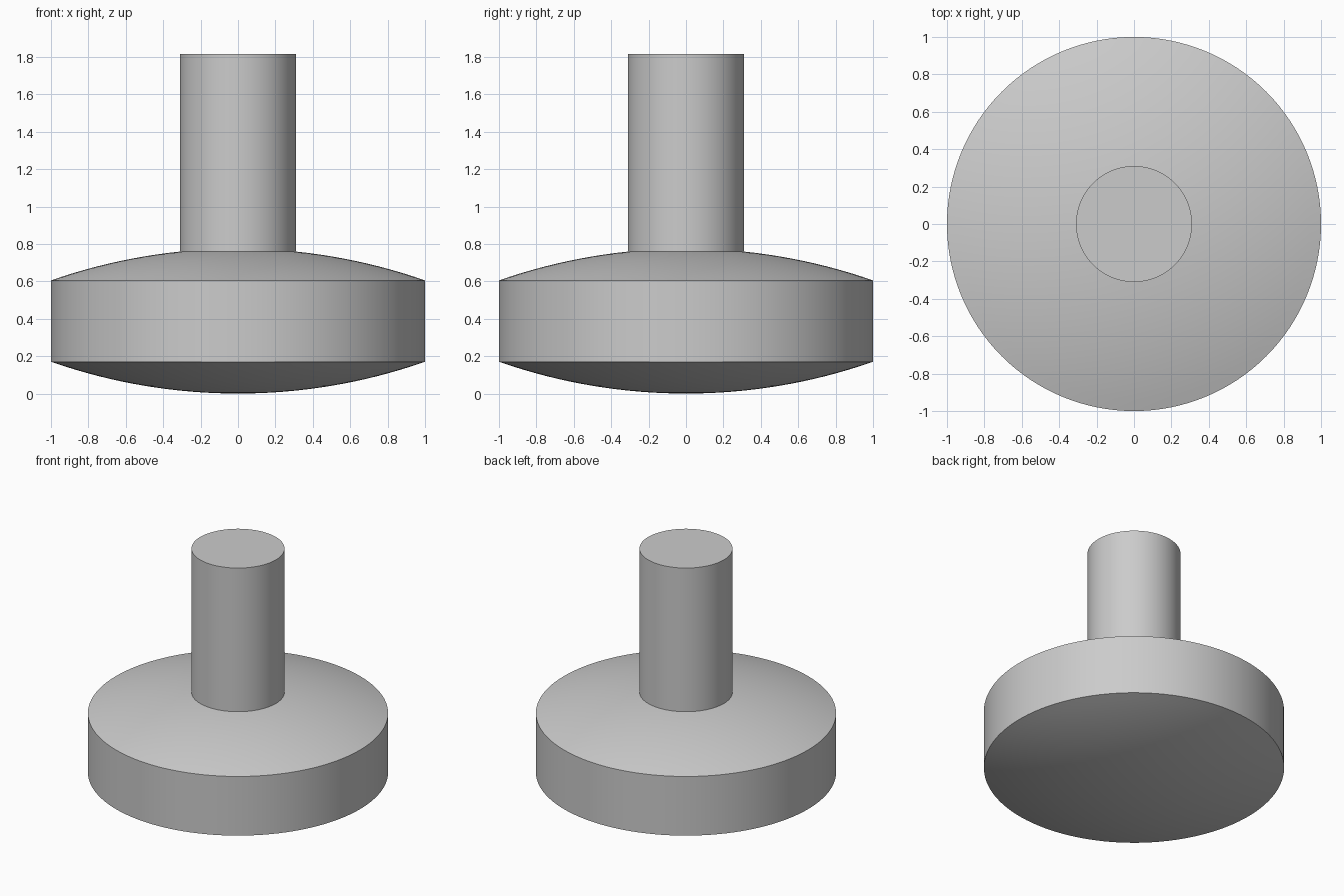
import bpy
import math

cube = bpy.data.objects.get("Cube")
if cube:
    bpy.data.objects.remove(cube, do_unlink=True)

SEGMENTS = 128
RIM_LOW, RIM_HIGH = 0.17, 0.605
DOME = 0.17            # rise of each shallow spherical cap
STEM_RADIUS, STEM_TOP = 0.31, 1.815

grey = bpy.data.materials.new("plain grey")
grey.use_nodes = True
colour = (0.6, 0.6, 0.6, 1)
grey.diffuse_color = colour
grey.node_tree.nodes["Principled BSDF"].inputs["Base Color"].default_value = colour


def cap_height(r):
    """Height of the spherical cap above its rim at radius r."""
    ball = (1 + DOME ** 2) / (2 * DOME)
    return math.sqrt(ball ** 2 - r ** 2) - (ball - DOME)


def lathe(name, profile):
    """Spin (radius, height) points around z; radius 0 makes a pole."""
    verts, rings = [], []
    for r, z in profile:
        count = SEGMENTS if r > 0 else 1
        rings.append([len(verts) + i for i in range(count)])
        for i in range(count):
            a = math.tau * i / SEGMENTS
            verts.append((r * math.cos(a), r * math.sin(a), z))
    faces = []
    for low, high in zip(rings, rings[1:]):
        for i in range(SEGMENTS):
            j = (i + 1) % SEGMENTS
            quad = [low[i % len(low)], low[j % len(low)],
                    high[j % len(high)], high[i % len(high)]]
            faces.append(list(dict.fromkeys(quad)))
    mesh = bpy.data.meshes.new(name)
    mesh.from_pydata(verts, [], faces)
    mesh.materials.append(grey)
    obj = bpy.data.objects.new(name, mesh)
    bpy.context.collection.objects.link(obj)
    bpy.ops.object.select_all(action='DESELECT')
    obj.select_set(True)
    bpy.context.view_layer.objects.active = obj
    bpy.ops.object.shade_smooth_by_angle(angle=math.radians(12))
    return obj


# Disc head: domed underside, straight rim, domed shoulder up to the stem
steps = 16
radii = [i / steps for i in range(steps + 1)]
underside = [(r, RIM_LOW - cap_height(r)) for r in radii]
shoulder = [(r, RIM_HIGH + cap_height(r)) for r in reversed(radii) if r > STEM_RADIUS]
neck = (STEM_RADIUS, RIM_HIGH + cap_height(STEM_RADIUS))
lathe("disc_head", underside + shoulder + [neck])

# Stem: plain cylinder with a flat top
lathe("stem", [neck, (STEM_RADIUS, STEM_TOP), (0, STEM_TOP)])
